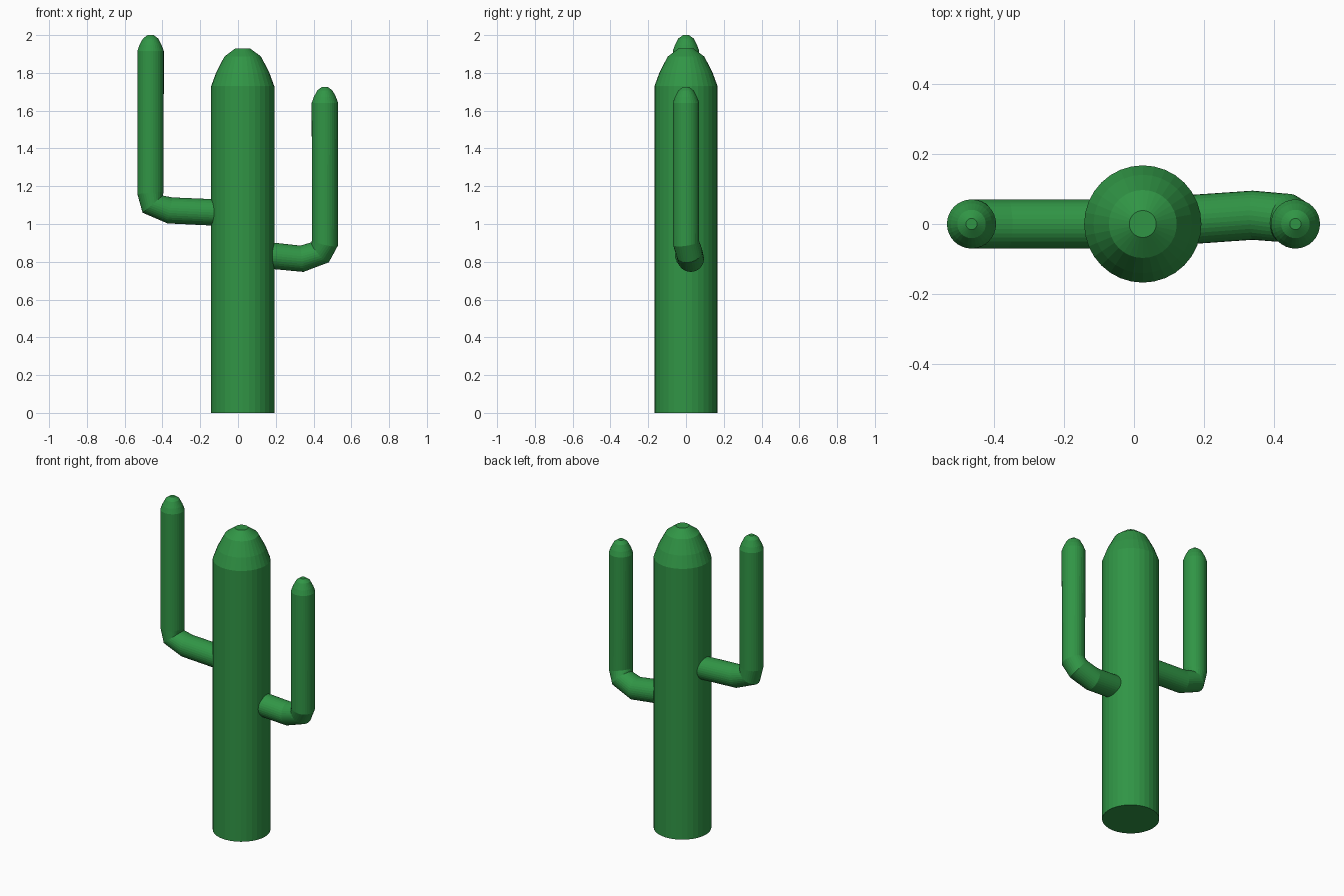
import bpy, bmesh, math
from mathutils import Vector

if "Cube" in bpy.data.objects:
    bpy.data.objects.remove(bpy.data.objects["Cube"])

SIDES = 32
green = bpy.data.materials.new("cactus_green")
green.diffuse_color = (0.03, 0.3, 0.06, 1)
green.use_nodes = True
green.node_tree.nodes["Principled BSDF"].inputs["Base Color"].default_value = green.diffuse_color

# Rounded tip as (radius factor, height factor), both relative to the stem radius
DOME = [(1, 0), (0.84, 0.44), (0.58, 0.94), (0.23, 1.2)]


def stem(name, path, radius, top):
    """Sweep a circle along the path, then close it with a rounded tip ending at z = top."""
    x, y, _ = path[-1]
    pts = [(Vector(p), radius) for p in path]
    pts += [(Vector((x, y, top - 1.2 * radius + h * radius)), f * radius) for f, h in DOME]
    bm = bmesh.new()
    rings = []
    for i, (c, r) in enumerate(pts):
        # ring faces along the bisector of its neighbouring segments
        before = (c - pts[i - 1][0]).normalized() if i else Vector()
        after = (pts[i + 1][0] - c).normalized() if i < len(pts) - 1 else Vector()
        t = (before + after).normalized()
        u = (Vector((0, 1, 0)) - t * t.y).normalized()
        v = t.cross(u)
        ring = []
        for k in range(SIDES):
            a = 2 * math.pi * k / SIDES
            ring.append(bm.verts.new(c + r * (math.cos(a) * u + math.sin(a) * v)))
        rings.append(ring)
    for lo, hi in zip(rings, rings[1:]):
        for k in range(SIDES):
            n = (k + 1) % SIDES
            bm.faces.new((lo[k], lo[n], hi[n], hi[k]))
    bm.faces.new(rings[0][::-1])
    bm.faces.new(rings[-1])
    bmesh.ops.recalc_face_normals(bm, faces=bm.faces)
    mesh = bpy.data.meshes.new(name)
    bm.to_mesh(mesh)
    bm.free()
    mesh.materials.append(green)
    obj = bpy.data.objects.new(name, mesh)
    bpy.context.collection.objects.link(obj)
    return obj


# Main trunk
stem("trunk", [(0.025, 0, 0)], 0.167, 1.93)

# Higher arm on the left
stem("left_arm", [(-0.10, 0, 1.06), (-0.36, 0, 1.072), (-0.452, 0, 1.105),
                  (-0.463, 0, 1.165)], 0.07, 2.0)

# Lower arm on the right, bowing slightly backwards
stem("right_arm", [(0.15, 0.012, 0.835), (0.338, 0.025, 0.816), (0.435, 0.017, 0.85),
                   (0.46, 0, 0.90)], 0.07, 1.725)
